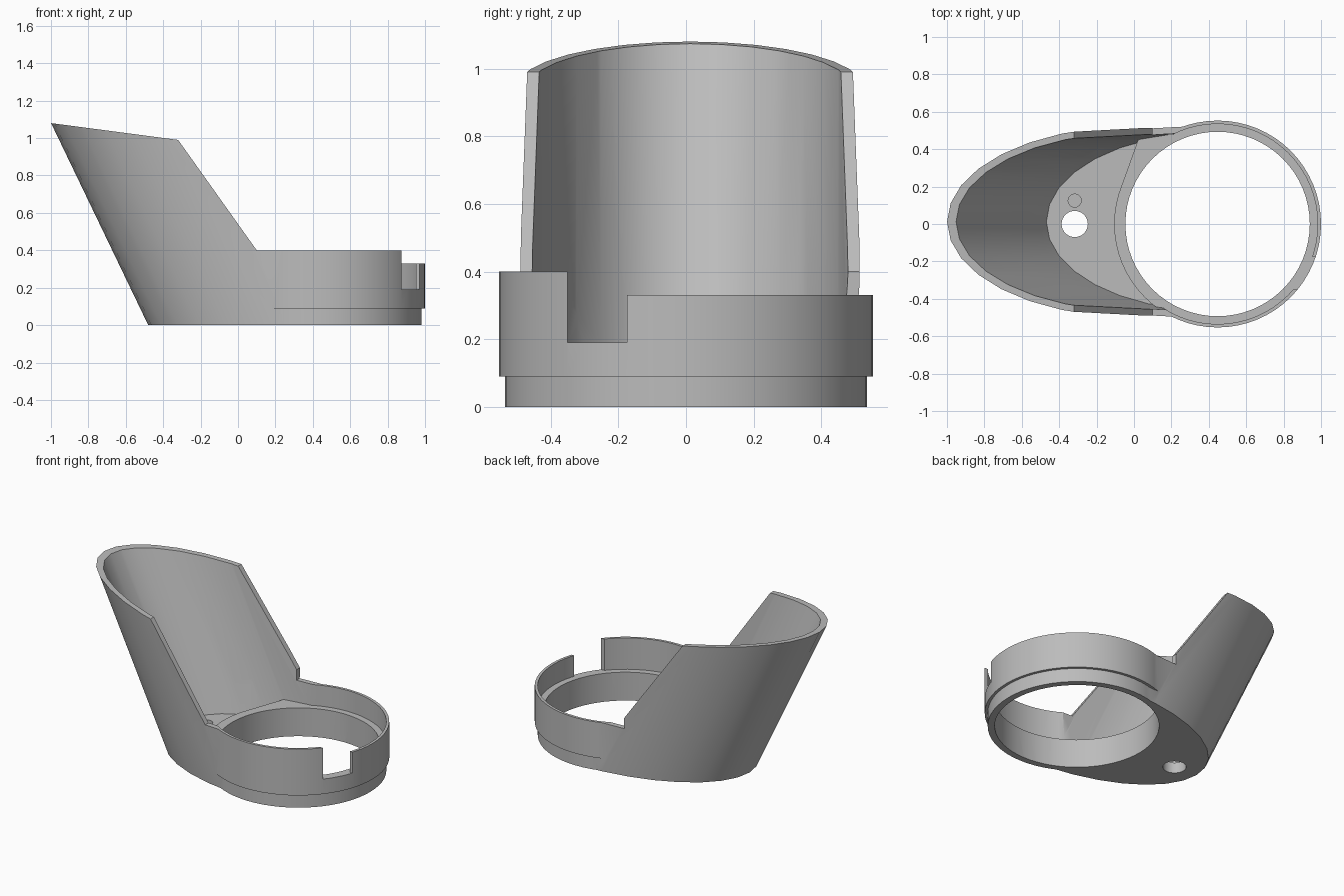
import bpy, bmesh
from math import pi, sin, cos, radians

cube = bpy.data.objects.get("Cube")
if cube:
    bpy.data.objects.remove(cube, do_unlink=True)

RING_X = 0.447      # centre of the round collar
SHELL_Y = 0.012     # the scoop sits slightly off axis
SLANT = -0.481      # backward lean of the scoop per unit of height
LEDGE = 0.19
FLOOR = 0.07


def loft(name, bottom, top):
    """Closed solid between two matching loops of points."""
    bm = bmesh.new()
    a = [bm.verts.new(p) for p in bottom]
    b = [bm.verts.new(p) for p in top]
    bm.faces.new(a)
    bm.faces.new(b)
    for i in range(len(a)):
        j = (i + 1) % len(a)
        bm.faces.new((a[i], a[j], b[j], b[i]))
    bmesh.ops.recalc_face_normals(bm, faces=bm.faces)
    mesh = bpy.data.meshes.new(name)
    bm.to_mesh(mesh)
    bm.free()
    obj = bpy.data.objects.new(name, mesh)
    bpy.context.collection.objects.link(obj)
    return obj


def cylinder(name, x, y, r, z0, z1, sides=64):
    loop = [(x + r * cos(2 * pi * i / sides), y + r * sin(2 * pi * i / sides))
            for i in range(sides)]
    return loft(name, [(*p, z0) for p in loop], [(*p, z1) for p in loop])


def box(name, x0, x1, y0, y1, z0, z1):
    loop = [(x0, y0), (x1, y0), (x1, y1), (x0, y1)]
    return loft(name, [(*p, z0) for p in loop], [(*p, z1) for p in loop])


def leaning_shell(name, a, b, z0, z1, extra=0.0):
    """Half-ellipse prism that leans back as it rises."""
    loop = [(0.45 + a * cos(pi / 2 + pi * i / 16), SHELL_Y + b * sin(pi / 2 + pi * i / 16))
            for i in range(17)]
    if extra:
        loop += [(0.45 + extra, SHELL_Y - b), (0.45 + extra, SHELL_Y + b)]
    return loft(name, *[[(x + SLANT * z, y, z) for x, y in loop] for z in (z0, z1)])


def combine(obj, other, operation):
    mod = obj.modifiers.new("combine", "BOOLEAN")
    mod.operation = operation
    mod.solver = "EXACT"
    mod.object = other
    bpy.context.view_layer.objects.active = obj
    bpy.ops.object.modifier_apply(modifier=mod.name)
    bpy.data.objects.remove(other, do_unlink=True)


# Leaning scoop, trimmed to its side profile and hollowed above the floor
holder = leaning_shell("scoop_and_collar", 0.93, 0.51, 0, 1.3)
profile = [(-1.4, -0.1), (0.8, -0.1), (0.8, 0.4), (0.1, 0.4),
           (-0.32, 0.99), (-1.0, 1.08), (-1.4, 1.133)]
combine(holder, loft("side_profile", [(x, -1, z) for x, z in profile],
                     [(x, 1, z) for x, z in profile]), "INTERSECT")
combine(holder, leaning_shell("scoop_hollow", 0.885, 0.475, FLOOR, 1.5, 0.15), "DIFFERENCE")

# Round collar with a narrower foot
combine(holder, cylinder("collar_foot", RING_X, 0, 0.535, 0, 0.12), "UNION")
combine(holder, cylinder("collar_wall", RING_X, 0, 0.553, 0.09, 0.4), "UNION")

# Openings: bore above the ledge, through hole, open side, low rim, notch, floor holes
for cutter in (
    cylinder("collar_bore", RING_X, 0, 0.535, LEDGE, 0.7),
    leaning_shell("collar_opening", 0.885, 0.475, LEDGE, 1.5, 0.15),
    cylinder("through_hole", RING_X, 0, 0.493, -0.2, 0.8),
    box("low_rim", 0.1, 1.3, -0.175, 1, 0.33, 0.8),
    box("notch", 0.7, 1.3, -0.35, -0.175, LEDGE, 0.8),
    cylinder("cable_hole", -0.317, 0, 0.07, -0.2, 0.3, 32),
    cylinder("pin_recess", -0.317, 0.125, 0.035, FLOOR - 0.03, 0.3, 24),
):
    combine(holder, cutter, "DIFFERENCE")

# Single grey finish
grey = bpy.data.materials.new("plain_grey")
grey.use_nodes = True
colour = (0.5, 0.5, 0.5, 1)
grey.diffuse_color = colour
grey.node_tree.nodes["Principled BSDF"].inputs["Base Color"].default_value = colour
holder.data.materials.clear()
holder.data.materials.append(grey)

bpy.ops.object.select_all(action="DESELECT")
holder.select_set(True)
bpy.context.view_layer.objects.active = holder
bpy.ops.object.shade_smooth_by_angle(angle=radians(25))
